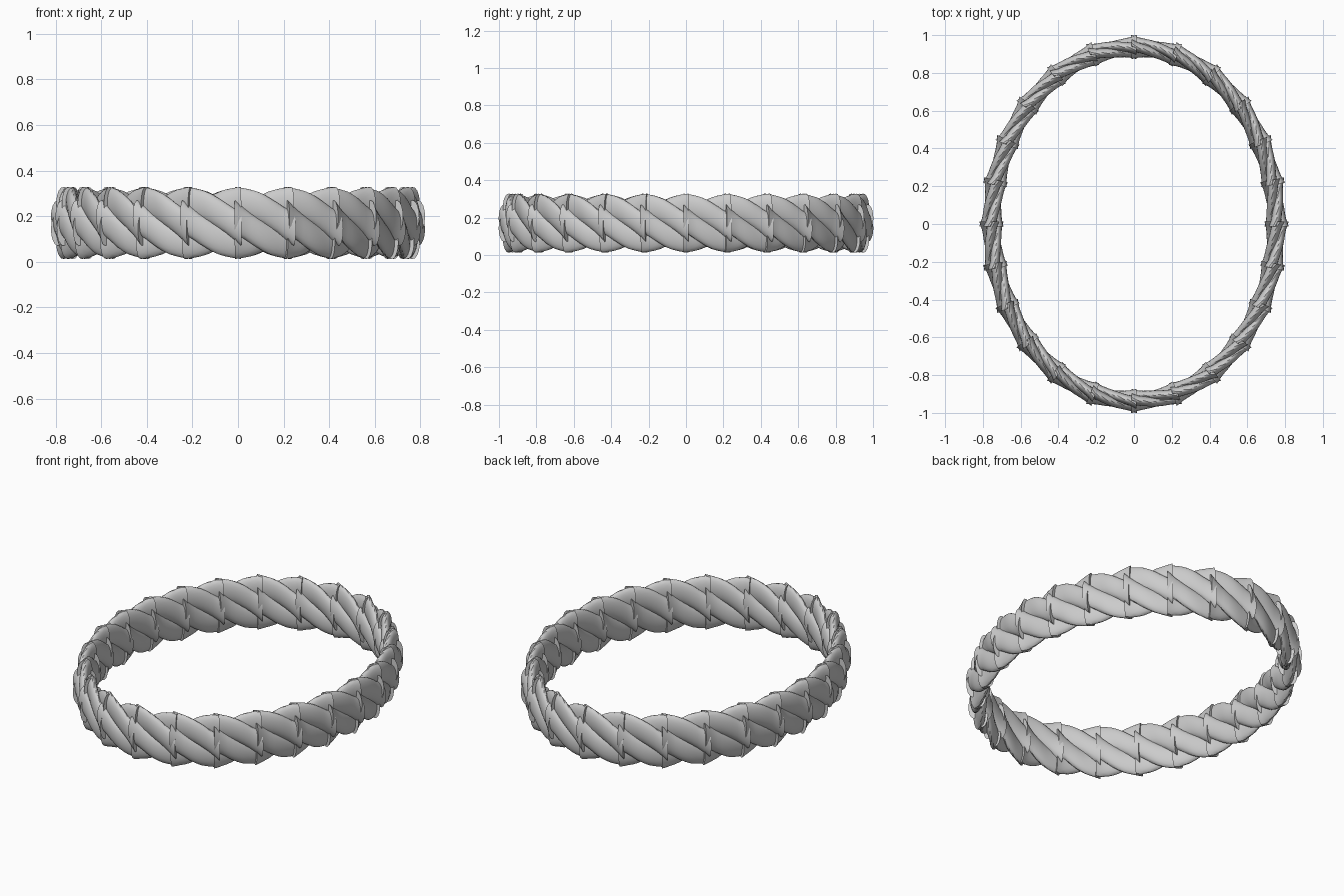
import bpy, bmesh
from math import sin, cos, pi, radians, hypot

if "Cube" in bpy.data.objects:
    bpy.data.objects.remove(bpy.data.objects["Cube"])

SEGMENTS = 24          # repeated twisted links round the ring
STRANDS = 4            # wires twisted together
SIDES = 16             # sides of each wire
A, B, ZC = 0.752, 0.934, 0.17   # centre-line ellipse and mid height

# Even spacing along the ellipse: table of cumulative arc length
N = 2880
ARC = [0.0]
for s in range(N):
    t = 2 * pi * (s + 0.5) / N
    ARC.append(ARC[-1] + hypot(A * sin(t), B * cos(t)) * 2 * pi / N)


def frame(u):
    """Point and outward normal at position u (in links) round the ring."""
    goal = (u % SEGMENTS) / SEGMENTS * ARC[-1]
    lo, hi = 0, N
    while hi - lo > 1:
        mid = (lo + hi) // 2
        lo, hi = (mid, hi) if ARC[mid] <= goal else (lo, mid)
    t = 2 * pi * (lo + (goal - ARC[lo]) / (ARC[hi] - ARC[lo])) / N
    nx, ny = cos(t) / A, sin(t) / B
    d = hypot(nx, ny)
    return A * cos(t), B * sin(t), nx / d, ny / d


def wire_ring(bm, u, angle, flare):
    """Oval cross-section of one wire, flattened radially."""
    x, y, nx, ny = frame(u)
    ring = []
    for k in range(SIDES):
        p = 2 * pi * k / SIDES + angle
        radial = 0.024 * cos(angle) * (1 + 0.4 * flare) + 0.026 * (1 + 0.15 * flare) * cos(p)
        height = 0.084 * sin(angle) * (1 + 0.06 * flare) + 0.066 * (1 + 0.08 * flare) * sin(p)
        radial += 0.003 * flare
        ring.append(bm.verts.new((x + nx * radial, y + ny * radial, ZC + height)))
    return ring


def wire(bm, link, strand):
    """One wire of one link; it over-twists so its ends step past the next link."""
    stations = [(-0.06, 1.2), (0.04, 0.6), (0.13, 0.2), (0.25, 0), (0.37, 0),
                (0.5, 0), (0.63, 0), (0.75, 0), (0.87, 0.2), (0.96, 0.6),
                (1.06, 1.2)]
    rings = [wire_ring(bm, link + u, pi / 2 * (strand - 0.5 - (u - 0.5) * 1.25), f)
             for u, f in stations]
    for r0, r1 in zip(rings, rings[1:]):
        for k in range(SIDES):
            j = (k + 1) % SIDES
            bm.faces.new((r0[k], r0[j], r1[j], r1[k]))
    bm.faces.new(rings[0])
    bm.faces.new(rings[-1][::-1])


# Twisted oval rope ring
bm = bmesh.new()
for i in range(SEGMENTS):
    for s in range(STRANDS):
        wire(bm, i, s)
bmesh.ops.recalc_face_normals(bm, faces=bm.faces[:])
mesh = bpy.data.meshes.new("twisted_ring")
bm.to_mesh(mesh)
bm.free()
ring = bpy.data.objects.new("twisted_ring", mesh)
bpy.context.collection.objects.link(ring)
bpy.context.view_layer.objects.active = ring
ring.select_set(True)
bpy.ops.object.shade_smooth_by_angle(angle=radians(35))
